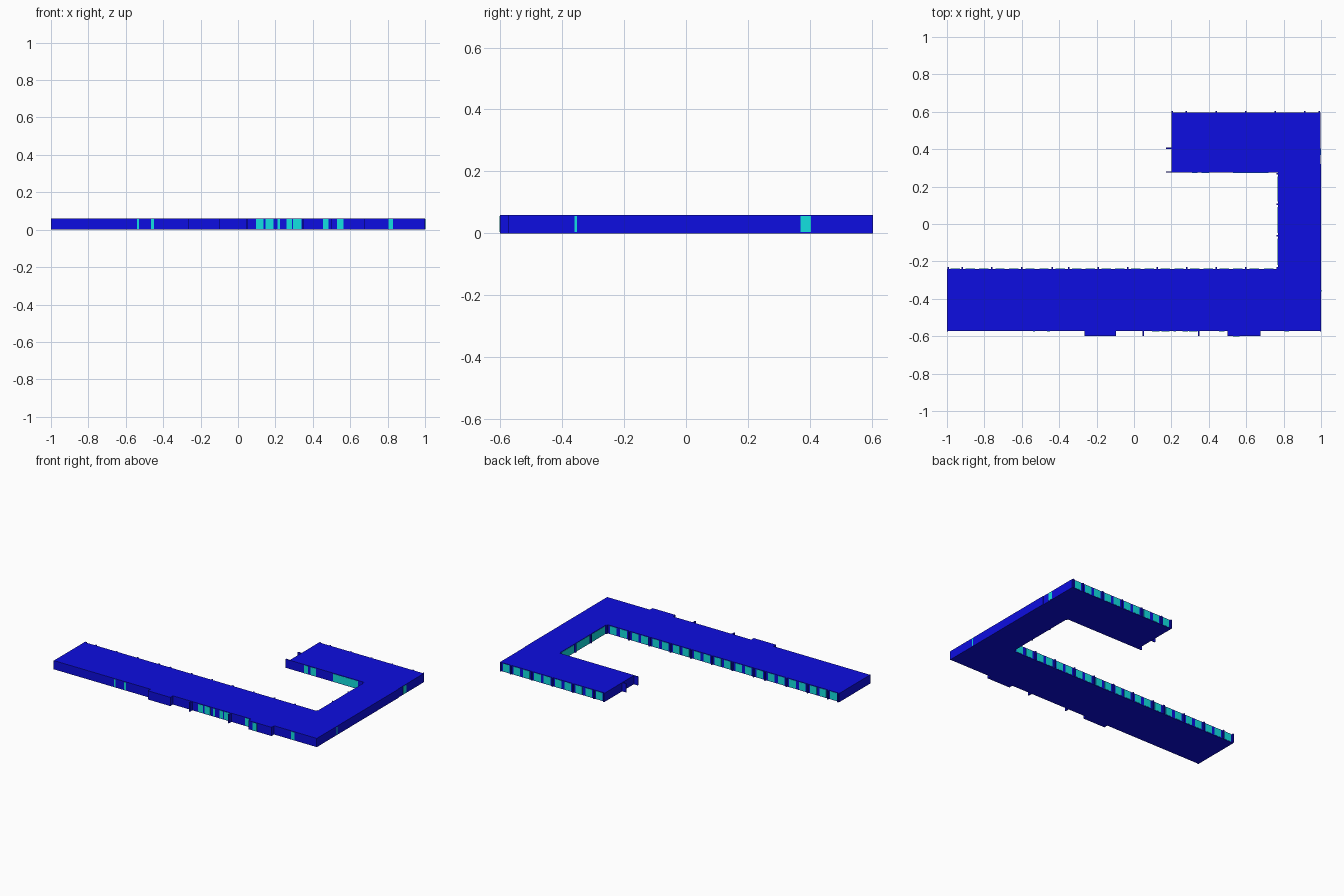
import bpy, bmesh

if "Cube" in bpy.data.objects:
    bpy.data.objects.remove(bpy.data.objects["Cube"])

H = 0.06


def material(name, rgb):
    m = bpy.data.materials.new(name)
    m.diffuse_color = (*rgb, 1)
    m.use_nodes = True
    m.node_tree.nodes["Principled BSDF"].inputs["Base Color"].default_value = m.diffuse_color
    return m


BLUE = material("blue_wall", (0.004, 0.004, 0.75))
CYAN = material("cyan_glass", (0.006, 0.75, 0.75))


def finish(bm, name, mat):
    bmesh.ops.recalc_face_normals(bm, faces=bm.faces)
    me = bpy.data.meshes.new(name)
    bm.to_mesh(me)
    bm.free()
    me.materials.append(mat)
    ob = bpy.data.objects.new(name, me)
    bpy.context.collection.objects.link(ob)
    return ob


def boxes(name, mat, items, z0=0.0, z1=H):
    """One object made of boxes given as (x0, x1, y0, y1)."""
    bm = bmesh.new()
    for x0, x1, y0, y1 in items:
        vs = bmesh.ops.create_cube(bm, size=1)["verts"]
        for v in vs:
            v.co = (x1 if v.co.x > 0 else x0,
                    y1 if v.co.y > 0 else y0,
                    z1 if v.co.z > 0 else z0)
    return finish(bm, name, mat)


# storey body: C-shaped footprint extruded to storey height
outline = [(-0.997, -0.572), (0.997, -0.572), (0.997, 0.595), (0.2, 0.595),
           (0.2, 0.275), (0.77, 0.275), (0.77, -0.24), (-0.997, -0.24)]
bm = bmesh.new()
base = bm.faces.new([bm.verts.new((x, y, 0)) for x, y in outline])
ext = bmesh.ops.extrude_face_region(bm, geom=[base], use_keep_orig=True)
for v in ext["geom"]:
    if isinstance(v, bmesh.types.BMVert):
        v.co.z = H
finish(bm, "storey_body", BLUE)

# projecting front bays
boxes("front_bay", BLUE, [(-0.265, -0.095, -0.6, -0.57), (0.5, 0.675, -0.6, -0.57)])

# fins between window bays
T = 0.004
back_x = [0.204, 0.28, 0.44, 0.597, 0.754, 0.912, 0.99]
court_x = [-0.993, -0.917, -0.76, -0.6, -0.437, -0.35, -0.19, -0.033,
           0.125, 0.283, 0.44, 0.597, 0.766]
east_y = [-0.235, -0.063, 0.105, 0.268]
boxes("back_fins", BLUE, [(x - T, x + T, 0.59, 0.603) for x in back_x])
boxes("courtyard_fins", BLUE, [(x - T, x + T, -0.245, -0.229) for x in court_x])
boxes("link_fins", BLUE, [(0.762, 0.775, y - T, y + T) for y in east_y])
boxes("wing_end_fins", BLUE, [(0.17, 0.205, y - 0.003, y + 0.003) for y in (0.278, 0.405)])
boxes("front_fins", BLUE, [(x - T, x + T, -0.6, -0.57) for x in (0.05, 0.347)])

# corner strips that complete the outer ends
boxes("end_strips", BLUE, [(0.994, 1.0, -0.575, 0.32), (-1.0, -0.994, -0.575, -0.24)])


def pairs(positions, width):
    """Two windows in each wide bay, one in each narrow bay."""
    out = []
    for a, b in zip(positions, positions[1:]):
        mids = (0.27, 0.73) if b - a > 0.12 else (0.5,)
        out += [(a + (b - a) * t - width / 2, a + (b - a) * t + width / 2) for t in mids]
    return out


# glazing
G = 0.0015
Z0, Z1 = 0.004, 0.056
boxes("back_windows", CYAN, [(a, b, 0.59, 0.595 + G) for a, b in pairs(back_x, 0.05)], Z0, Z1)
boxes("courtyard_windows", CYAN,
      [(a, b, -0.245, -0.24 + G) for a, b in pairs(court_x, 0.05)], Z0, Z1)
boxes("link_windows", CYAN,
      [(0.77 - G, 0.775, a + 0.015, b - 0.015) for a, b in zip(east_y, east_y[1:])], Z0, Z1)
boxes("wing_windows", CYAN,
      [(a, b, 0.275 - G, 0.28) for a, b in ((0.31, 0.34), (0.36, 0.40), (0.53, 0.72))], Z0, Z1)
front = [(-0.54, -0.53), (-0.466, -0.45), (0.097, 0.135), (0.148, 0.19), (0.21, 0.225),
         (0.26, 0.288), (0.294, 0.34), (0.455, 0.485), (0.805, 0.83)]
boxes("front_windows", CYAN, [(a, b, -0.572 - G, -0.565) for a, b in front], Z0, Z1)
boxes("front_bay_window", CYAN, [(0.53, 0.563, -0.6 - G, -0.595)], Z0, Z1)
boxes("side_windows", CYAN,
      [(0.99, 1.0 + G, -0.36, -0.352), (0.99, 0.997 + G, 0.37, 0.403)], Z0, Z1)
